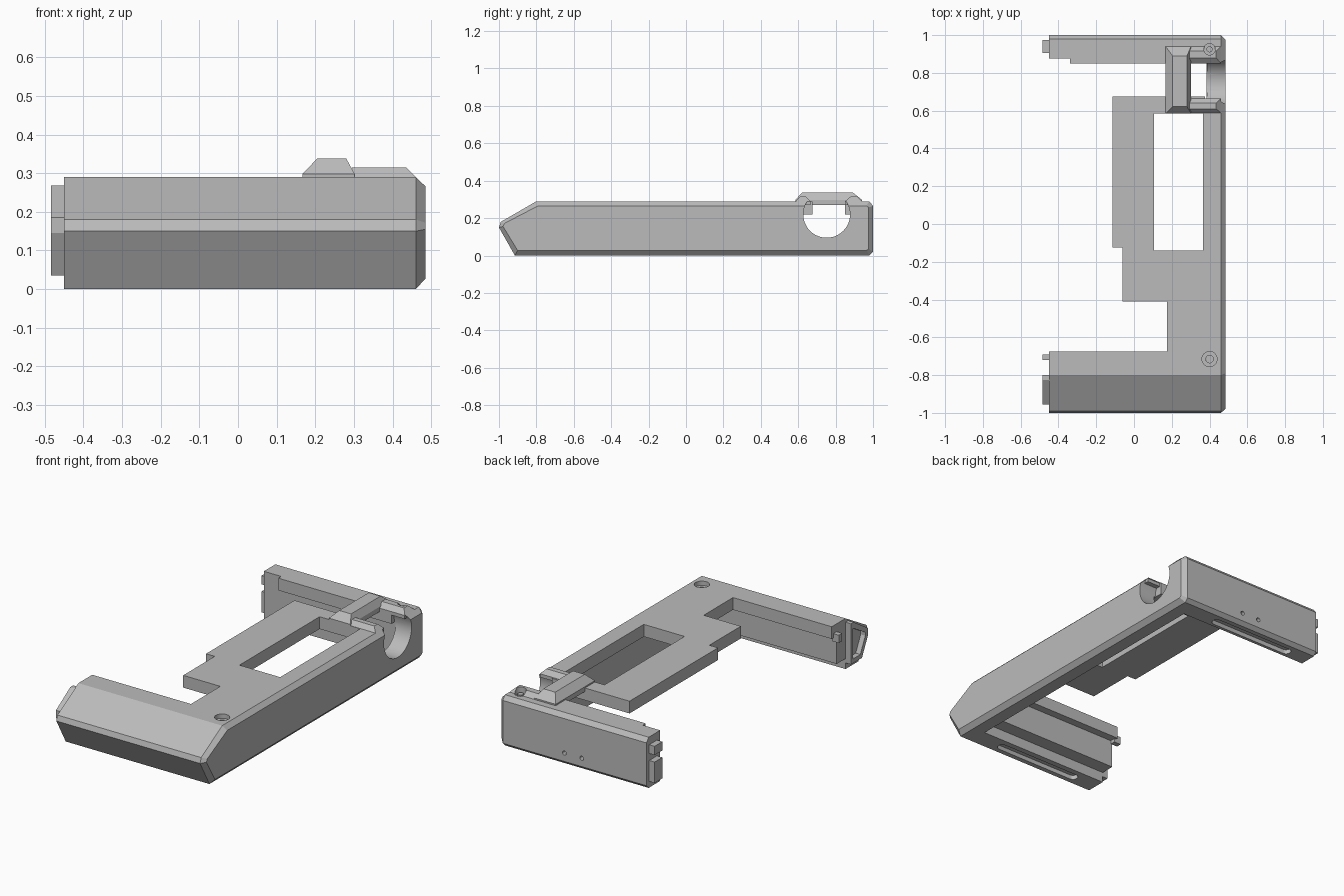
import bpy, bmesh, math
from mathutils import Vector

cube = bpy.data.objects.get("Cube")
if cube:
    bpy.data.objects.remove(cube, do_unlink=True)

grey = bpy.data.materials.new("plain grey")
grey.use_nodes = True
COLOUR = (0.5, 0.5, 0.5, 1)
grey.diffuse_color = COLOUR
grey.node_tree.nodes["Principled BSDF"].inputs["Base Color"].default_value = COLOUR


def loft(name, rings):
    """Closed solid through rings of matching points."""
    bm = bmesh.new()
    rows = [[bm.verts.new(p) for p in ring] for ring in rings]
    n = len(rows[0])
    for low, high in zip(rows, rows[1:]):
        for i in range(n):
            j = (i + 1) % n
            bm.faces.new((low[i], low[j], high[j], high[i]))
    bm.faces.new(rows[0][::-1])
    bm.faces.new(rows[-1])
    bmesh.ops.recalc_face_normals(bm, faces=bm.faces)
    mesh = bpy.data.meshes.new(name)
    bm.to_mesh(mesh)
    bm.free()
    mesh.materials.append(grey)
    ob = bpy.data.objects.new(name, mesh)
    bpy.context.collection.objects.link(ob)
    return ob


def along_x(name, profile, *stops):
    return loft(name, [[(x, y, z) for y, z in profile] for x in stops])


def along_z(name, outline, *stops):
    return loft(name, [[(x, y, z) for x, y in outline] for z in stops])


def rect(a, b, c, d):
    return [(a, c), (b, c), (b, d), (a, d)]


def box(name, x0, x1, y0, y1, z0, z1):
    return along_z(name, rect(x0, x1, y0, y1), z0, z1)


def circle(u, v, r, n=32):
    return [(u + r * math.cos(math.tau * i / n), v + r * math.sin(math.tau * i / n))
            for i in range(n)]


def slot(x0, x1, y, r):
    """Outline with round ends."""
    pts = []
    for x, start in ((x1, -math.pi / 2), (x0, math.pi / 2)):
        for i in range(9):
            a = start + math.pi * i / 8
            pts.append((x + r * math.cos(a), y + r * math.sin(a)))
    return pts


def cut(ob, *cutters):
    for cutter in cutters:
        cutter.hide_render = True
        mod = ob.modifiers.new("cut", 'BOOLEAN')
        mod.operation = 'DIFFERENCE'
        mod.solver = 'EXACT'
        mod.object = cutter
        bpy.context.view_layer.objects.active = ob
        bpy.ops.object.modifier_apply(modifier=mod.name)
        bpy.data.objects.remove(cutter, do_unlink=True)


def finish(ob):
    bpy.ops.object.select_all(action='DESELECT')
    ob.select_set(True)
    bpy.context.view_layer.objects.active = ob
    bpy.ops.object.shade_smooth_by_angle(angle=math.radians(20))


# Outer block with a wedge front and a chamfered side
outer = [(-.915, 0), (.98, 0), (1, .02), (1, .265), (.98, .29), (-.8, .29), (-.99, .18), (-1, .15)]
inner = [(-.9, .027), (.965, .027), (.976, .037), (.976, .257), (.965, .266),
         (-.79, .266), (-.97, .172), (-.978, .155)]
frame = loft("frame", [[(x, y, z) for y, z in ring]
                       for x, ring in ((-.45, outer), (.46, outer), (.485, inner))])

# Cavity below the top plate, and the step under the front bar
cut(frame,
    box("cavity", -1, .385, -.72, .88, -.1, .22),
    box("front_step", -1, .386, -.8, -.7, -.1, .06))

# Stepped outline of the top plate, and its window
plate_gap = [(-1, -.675), (.175, -.675), (.175, -.41), (-.06, -.41), (-.06, -.125), (-.115, -.125),
             (-.115, .675), (.386, .675), (.386, .85), (-.34, .85), (-.34, .876), (-1, .876)]
cut(frame,
    along_z("outline_cutter", plate_gap, .1, .5),
    box("window_cutter", .107, .365, -.14, .585, .1, .5))

# Round port through the side wall
cut(frame, along_x("port_cutter", circle(.752, .22, .125, 48), .376, .7))

# Screw recesses, pin holes and slots in the feet
cut(frame,
    along_z("screw_head", circle(.4, -.715, .04), .265, .5),
    along_z("screw_shaft", circle(.4, -.715, .02), .2, .5),
    along_z("front_slot", slot(-.29, .21, -.86, .027), -.1, .025),
    along_z("back_slot", slot(-.3, .19, .925, .027), -.1, .025))
for x in (.07, -.04):
    hole = [[(px, y, pz) for px, pz in circle(x, .068, .012, 16)] for y in (.96, 1.1)]
    cut(frame, loft("pin_hole", hole))


# Raised bridge over the port, with two side arms
def capped(name, base, top, z0, z1, z2):
    return loft(name, [[(x, y, z) for x, y in rect(*r)]
                       for r, z in ((base, z0), (base, z1), (top, z2))])


bridge = capped("bridge", (.167, .302, .585, .94), (.205, .28, .622, .89), .27, .298, .338)
front_arm = capped("front_arm", (.295, .46, .587, .665), (.295, .435, .61, .64), .27, .29, .315)
back_arm = capped("back_arm", (.295, .46, .85, .94), (.295, .435, .88, .915), .27, .29, .315)
for part in (frame, back_arm):
    cut(part, along_z("peg_hole", circle(.4, .925, .03), .275, .5))
peg = along_z("peg", circle(.4, .925, .016), .26, .29)

# Tabs on the open ends of both bars
front_tab = along_x("front_tab", [(-.9, .035), (-.8, .035), (-.8, .268), (-.825, .268), (-.955, .185),
                                  (-.955, .145)], -.484, -.44)
cut(front_tab, along_x("tab_recess", [(-.885, .06), (-.82, .06), (-.82, .235), (-.93, .17),
                                      (-.93, .15)], -.6, -.455))
parts = [frame, bridge, front_arm, back_arm, peg, front_tab,
         box("front_small_tab", -.484, -.44, -.72, -.69, .2, .245),
         box("back_upper_tab", -.484, -.44, .905, .975, .195, .245),
         box("back_lower_tab", -.484, -.44, .905, .975, .035, .155)]
for part in parts:
    finish(part)
